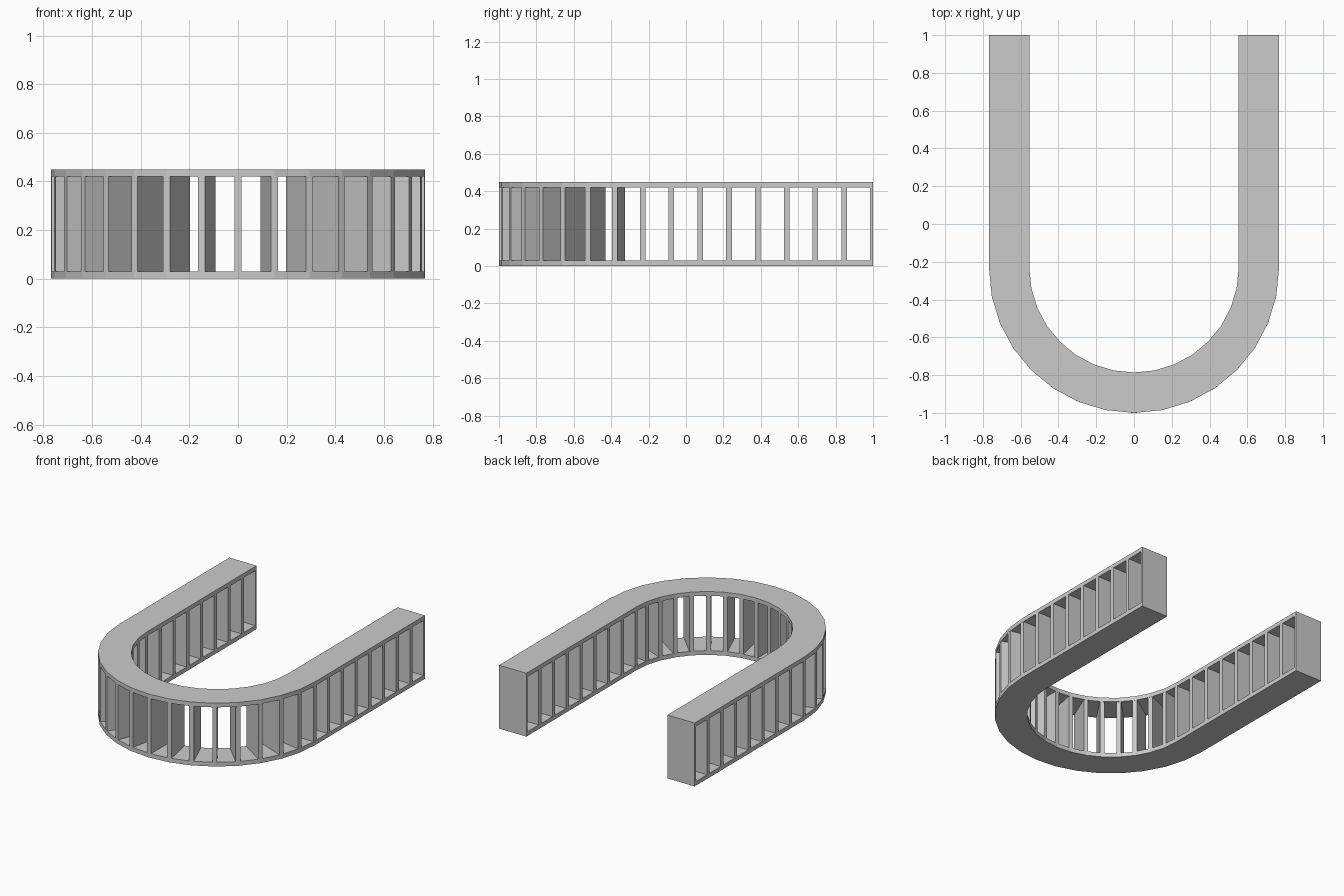
import bpy, bmesh
from math import sin, cos, pi
from mathutils import Matrix, Vector

if "Cube" in bpy.data.objects:
    bpy.data.objects.remove(bpy.data.objects["Cube"])

R_OUT, R_IN = 0.768, 0.554      # outer / inner radius of the U
CY = -1 + R_OUT                 # centre of the bend
H, T = 0.45, 0.03               # total height, board thickness
SEG, BAYS = 16, 8               # bend segments, bays per straight arm
STEP = (1 - CY) / BAYS


def u_line(r):
    """Points of the U at radius r, from the left arm end to the right."""
    arc = [(-r * cos(pi * i / SEG), CY - r * sin(pi * i / SEG)) for i in range(SEG + 1)]
    return [(-r, 1)] + arc + [(r, 1)]


def make_object(name, bm):
    bmesh.ops.recalc_face_normals(bm, faces=bm.faces)
    mesh = bpy.data.meshes.new(name)
    bm.to_mesh(mesh)
    bm.free()
    obj = bpy.data.objects.new(name, mesh)
    bpy.context.collection.objects.link(obj)
    return obj


def u_board(name, z):
    bm = bmesh.new()
    outer = [bm.verts.new((x, y, z)) for x, y in u_line(R_OUT)]
    inner = [bm.verts.new((x, y, z)) for x, y in u_line(R_IN)]
    faces = [bm.faces.new((outer[i], outer[i + 1], inner[i + 1], inner[i]))
             for i in range(len(outer) - 1)]
    ext = bmesh.ops.extrude_face_region(bm, geom=faces, use_keep_orig=True)
    verts = [g for g in ext["geom"] if isinstance(g, bmesh.types.BMVert)]
    bmesh.ops.translate(bm, verts=verts, vec=(0, 0, T))
    return make_object(name, bm)


def panel(name, centre, angle, thick=T, depth=R_OUT - R_IN):
    """Upright board; its depth runs along the direction given by angle."""
    bm = bmesh.new()
    m = (Matrix.Translation(Vector((*centre, H / 2))) @ Matrix.Rotation(angle, 4, 'Z')
         @ Matrix.Diagonal((depth, thick, H - 2 * T, 1)))
    bmesh.ops.create_cube(bm, size=1, matrix=m)
    return make_object(name, bm)


# Bottom and top boards
u_board("bottom_board", 0)
u_board("top_board", H - T)

R_MID = (R_OUT + R_IN) / 2

# Radial dividers round the bend
for i in range(SEG + 1):
    a = pi + pi * i / SEG
    panel(f"bend_divider_{i}", (R_MID * cos(a), CY + R_MID * sin(a)), a,
          depth=R_OUT - R_IN - 0.001)

# Dividers and end panels of the straight arms
for side, s in (("left", -1), ("right", 1)):
    for i in range(1, BAYS):
        panel(f"{side}_arm_divider_{i}", (s * R_MID, CY + i * STEP), 0)
    panel(f"{side}_end_panel", (s * R_MID, 1 - T / 4), 0, thick=T / 2)
